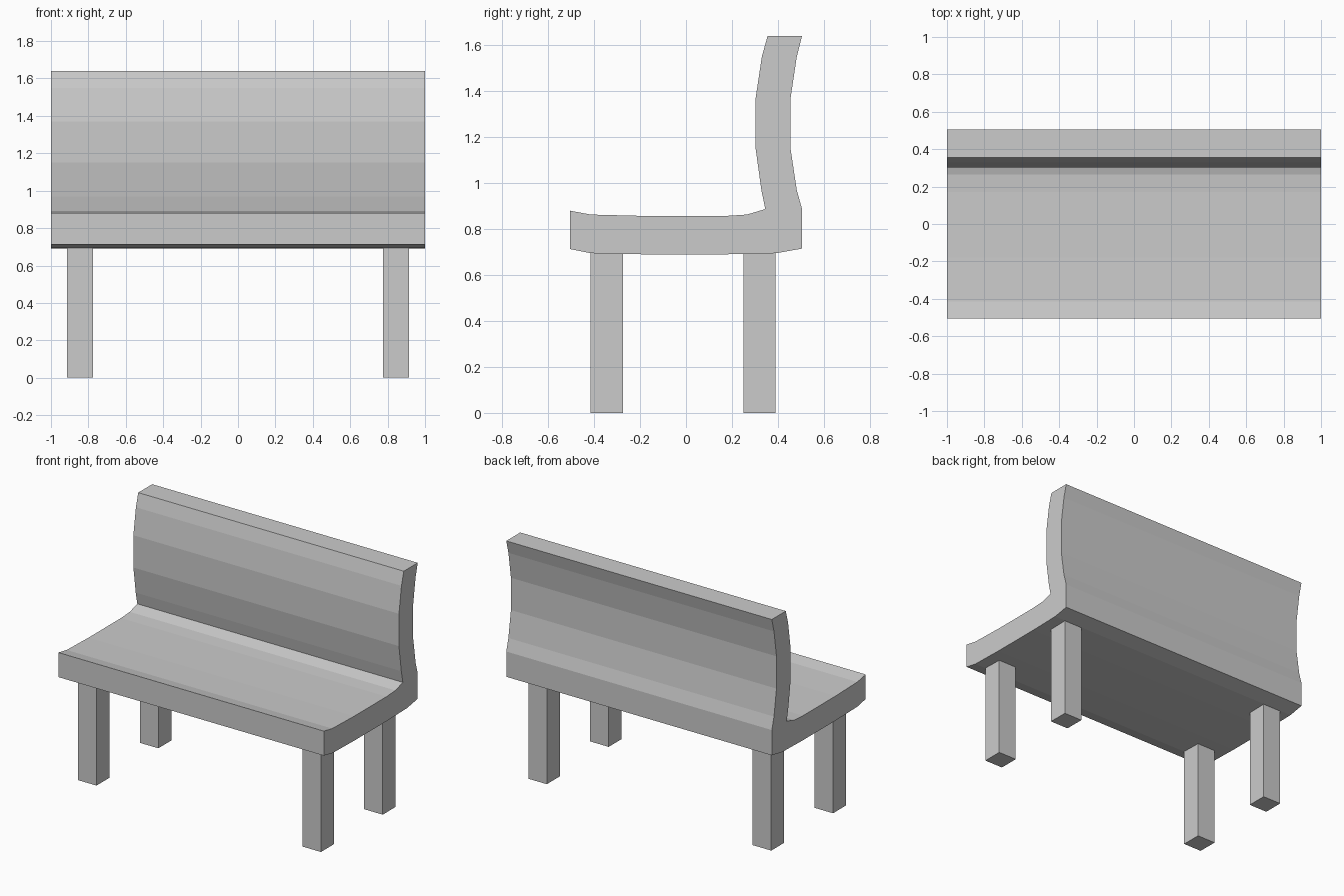
import bpy, bmesh

if "Cube" in bpy.data.objects:
    bpy.data.objects.remove(bpy.data.objects["Cube"])

# Side profile (y, z) of the one-piece seat and backrest
PROFILE = [
    (-0.505, 0.88), (-0.415, 0.863), (-0.18, 0.857), (0.17, 0.857), (0.265, 0.863),
    (0.345, 0.887), (0.328, 0.97), (0.303, 1.15), (0.303, 1.37), (0.33, 1.55),
    (0.355, 1.64), (0.505, 1.64), (0.482, 1.55), (0.455, 1.37), (0.455, 1.15),
    (0.482, 0.97), (0.505, 0.887), (0.505, 0.715), (0.393, 0.695),
    (0.17, 0.69), (-0.18, 0.69), (-0.415, 0.695), (-0.505, 0.713),
]


def link(name, bm):
    bmesh.ops.recalc_face_normals(bm, faces=bm.faces)
    mesh = bpy.data.meshes.new(name)
    bm.to_mesh(mesh)
    bm.free()
    obj = bpy.data.objects.new(name, mesh)
    bpy.context.collection.objects.link(obj)
    return obj


# Seat and backrest: profile extruded across the width
bm = bmesh.new()
face = bm.faces.new([bm.verts.new((-1, y, z)) for y, z in PROFILE])
ext = bmesh.ops.extrude_face_region(bm, geom=[face], use_keep_orig=True)
bmesh.ops.translate(bm, vec=(2, 0, 0),
                    verts=[v for v in ext["geom"] if isinstance(v, bmesh.types.BMVert)])
link("seat_and_backrest", bm)


# Legs: square posts, slightly let into the seat
def leg(name, x, y, width=0.14, height=0.70):
    bm = bmesh.new()
    bmesh.ops.create_cube(bm, size=1)
    bmesh.ops.scale(bm, vec=(width, width, height), verts=bm.verts)
    bmesh.ops.translate(bm, vec=(0, 0, height / 2), verts=bm.verts)
    link(name, bm).location = (x, y, 0)


for end, y in (("front", -0.345), ("back", 0.32)):
    for side, x in (("left", -0.845), ("right", 0.845)):
        leg(f"{end}_{side}_leg", x, y)
